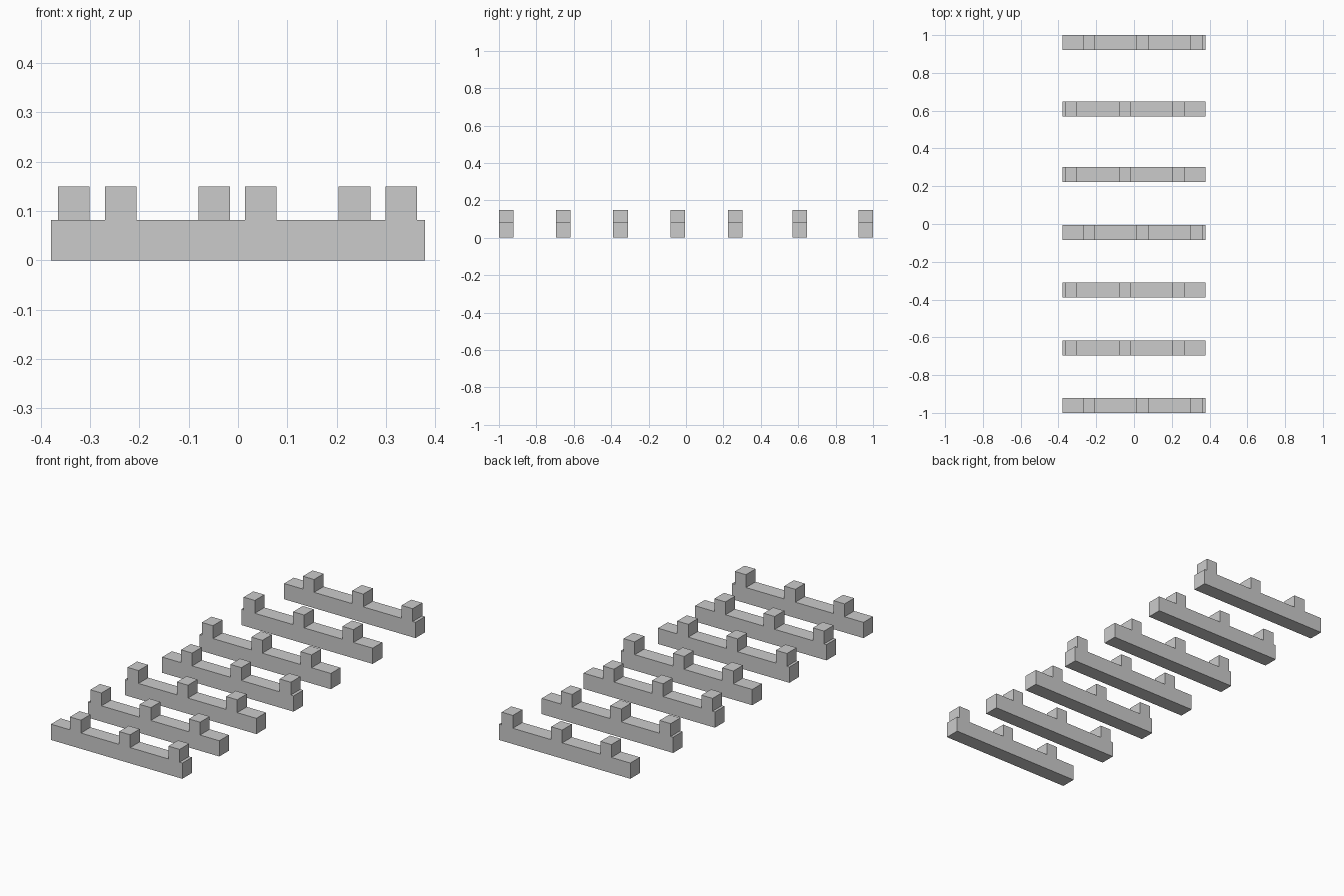
import bpy, bmesh

if "Cube" in bpy.data.objects:
    bpy.data.objects.remove(bpy.data.objects["Cube"])

HALF_LENGTH = 0.379
WIDTH = 0.079
BAR_TOP, TOOTH_TOP = 0.082, 0.149
TOOTH = 0.064

LEFT_TEETH = (-0.333, -0.048, 0.236)
RIGHT_TEETH = (-0.238, 0.046, 0.331)


def notched_bar(name, y, teeth):
    # Front outline of the bar with its raised blocks
    outline = [(HALF_LENGTH, BAR_TOP), (HALF_LENGTH, 0), (-HALF_LENGTH, 0), (-HALF_LENGTH, BAR_TOP)]
    for c in teeth:
        a, b = c - TOOTH / 2, c + TOOTH / 2
        outline += [(a, BAR_TOP), (a, TOOTH_TOP), (b, TOOTH_TOP), (b, BAR_TOP)]

    # Extrude the outline through the bar's width
    bm = bmesh.new()
    face = bm.faces.new([bm.verts.new((x, -WIDTH / 2, z)) for x, z in outline])
    ext = bmesh.ops.extrude_face_region(bm, geom=[face], use_keep_orig=True)
    moved = [g for g in ext["geom"] if isinstance(g, bmesh.types.BMVert)]
    bmesh.ops.translate(bm, verts=moved, vec=(0, WIDTH, 0))
    bmesh.ops.recalc_face_normals(bm, faces=bm.faces[:])

    mesh = bpy.data.meshes.new(name)
    bm.to_mesh(mesh)
    bm.free()
    obj = bpy.data.objects.new(name, mesh)
    obj.location.y = y
    bpy.context.collection.objects.link(obj)


# Row of bars, front to back; every third one has its blocks shifted right
centres = (-0.9605, -0.656, -0.35, -0.044, 0.263, 0.608, 0.9605)
for i, y in enumerate(centres):
    notched_bar(f"notched_bar_{i + 1}", y, RIGHT_TEETH if i % 3 == 0 else LEFT_TEETH)
